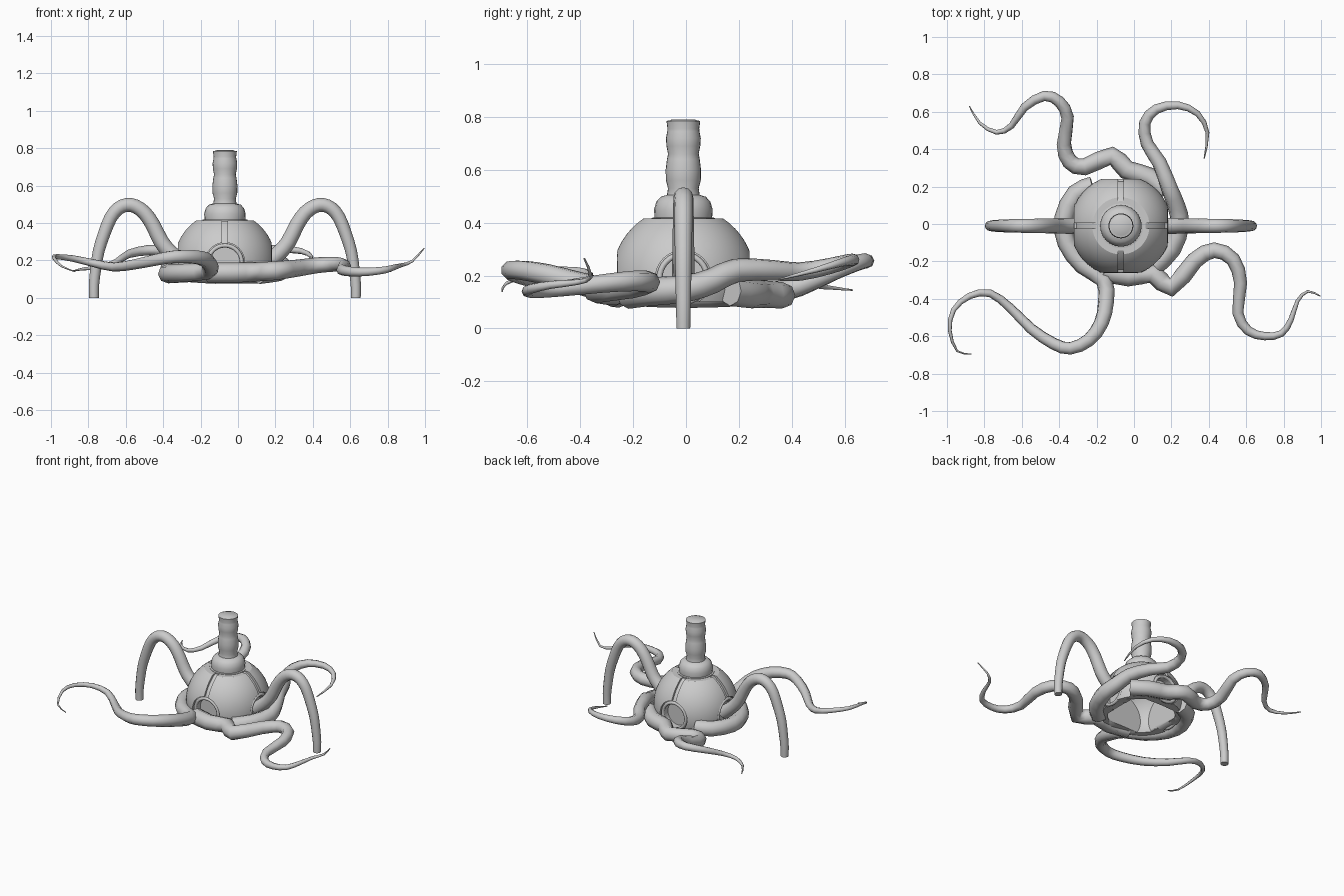
import bpy, bmesh, math
from mathutils import Vector

if "Cube" in bpy.data.objects:
    bpy.data.objects.remove(bpy.data.objects["Cube"])

CX, CY, CZ = -0.07, -0.01, 0.19   # body centre


def tube(name, pts, r0, r1, power=1.0, sides=2):
    """Tapered round tube along a softened path."""
    cu = bpy.data.curves.new(name, 'CURVE')
    cu.dimensions = '3D'
    cu.bevel_depth = 1.0
    cu.bevel_resolution = sides
    cu.use_fill_caps = True
    cu.twist_mode = 'MINIMUM'
    sp = cu.splines.new('POLY')
    raw = [Vector(p) for p in pts]
    vs = [raw[0]]
    for i in range(len(raw) - 1):
        a, b = raw[i], raw[i + 1]
        p, n = raw[max(i - 1, 0)], raw[min(i + 2, len(raw) - 1)]
        vs += [(a + b) * 0.5625 - (p + n) * 0.0625, b]
    d = [0.0]
    for a, b in zip(vs, vs[1:]):
        d.append(d[-1] + (b - a).length)
    sp.points.add(len(vs) - 1)
    for p, v, s in zip(sp.points, vs, d):
        p.co = (*v, 1)
        p.radius = r0 + (r1 - r0) * (s / d[-1]) ** power
    sp.use_smooth = True
    ob = bpy.data.objects.new(name, cu)
    bpy.context.collection.objects.link(ob)
    return ob


def finish(name, me, angle, loc=(0, 0, 0)):
    ob = bpy.data.objects.new(name, me)
    ob.location = loc
    bpy.context.collection.objects.link(ob)
    bpy.ops.object.select_all(action='DESELECT')
    bpy.context.view_layer.objects.active = ob
    ob.select_set(True)
    bpy.ops.object.shade_smooth_by_angle(angle=math.radians(angle))
    return ob


def ball(name, r, flat, top, bottom):
    """Ball sliced flat at its top, bottom and four sides."""
    bm = bmesh.new()
    bmesh.ops.create_uvsphere(bm, u_segments=44, v_segments=31, radius=r)
    planes = [((1, 0, 0), flat), ((-1, 0, 0), flat), ((0, 1, 0), flat),
              ((0, -1, 0), flat), ((0, 0, 1), top), ((0, 0, -1), bottom)]
    for no, d in planes:
        bmesh.ops.bisect_plane(bm, geom=bm.verts[:] + bm.edges[:] + bm.faces[:],
                               plane_co=Vector(no) * d, plane_no=no, clear_outer=True)
        rim = [e for e in bm.edges if e.is_boundary]
        if rim:
            bmesh.ops.contextual_create(bm, geom=rim)
    bmesh.ops.recalc_face_normals(bm, faces=bm.faces[:])
    me = bpy.data.meshes.new(name)
    bm.to_mesh(me)
    bm.free()
    return finish(name, me, 25, (CX, CY, CZ))


def lathe(name, prof, n=24):
    """Closed surface of revolution round the body axis."""
    verts, faces = [], []
    for r, z in prof:
        for i in range(n):
            a = 2 * math.pi * i / n
            verts.append((CX + r * math.cos(a), CY + r * math.sin(a), z))
    for k in range(len(prof) - 1):
        for i in range(n):
            j = (i + 1) % n
            faces.append((k*n + i, k*n + j, (k+1)*n + j, (k+1)*n + i))
    faces.append(tuple(range(n))[::-1])
    faces.append(tuple((len(prof) - 1) * n + i for i in range(n)))
    me = bpy.data.meshes.new(name)
    me.from_pydata(verts, [], faces)
    return finish(name, me, 45)


def cut(ob, cutter):
    m = ob.modifiers.new('cut', 'BOOLEAN')
    m.operation, m.object, m.solver = 'DIFFERENCE', cutter, 'EXACT'
    cutter.hide_render = True
    cutter.hide_set(True)


# body: hollow dome of an inner core and outer panels with seams
core = ball('body_core', 0.257, 0.243, 0.22, 0.088)
panels = ball('body_panels', 0.272, 0.255, 0.225, 0.09)
cavity = ball('cavity_cutter', 0.235, 0.183, 0.2, 0.2)
cut(core, cavity)
cut(panels, cavity)
for dims in [(0.03, 0.8, 0.8), (0.8, 0.03, 0.8)]:
    bpy.ops.mesh.primitive_cube_add(size=1, location=(CX, CY, CZ))
    c = bpy.context.object
    c.name = 'seam_cutter'
    c.scale = dims
    cut(panels, c)

# round side ports with rims
for k in range(4):
    a = k * math.pi / 2
    dx, dy = math.cos(a), math.sin(a)
    for target, r, depth in [(panels, 0.106, 0.251), (core, 0.081, 0.273)]:
        bpy.ops.mesh.primitive_cylinder_add(
            radius=r, depth=0.15, vertices=32,
            location=(CX + dx * depth, CY + dy * depth, CZ),
            rotation=(0, math.pi / 2, a))
        c = bpy.context.object
        c.name = 'port_cutter'
        cut(target, c)
    bpy.ops.mesh.primitive_torus_add(
        major_radius=0.09, minor_radius=0.011, major_segments=32, minor_segments=8,
        location=(CX + dx * 0.24, CY + dy * 0.24, CZ), rotation=(0, math.pi / 2, a))
    bpy.context.object.name = 'port_rim'
    bpy.ops.object.shade_smooth_by_angle(angle=math.radians(60))

# neck: domed collar and wavy column
lathe('neck', [(0.12, 0.395), (0.12, 0.418), (0.109, 0.42), (0.111, 0.45), (0.102, 0.48),
               (0.085, 0.498), (0.062, 0.505), (0.058, 0.53), (0.066, 0.56), (0.067, 0.60),
               (0.062, 0.64), (0.058, 0.66), (0.064, 0.69), (0.066, 0.72), (0.061, 0.745),
               (0.06, 0.755), (0.064, 0.785), (0.05, 0.787), (0.045, 0.79)])

# pair of arched legs
leg = [(0.22, 0.18), (0.29, 0.24), (0.34, 0.30), (0.385, 0.39), (0.43, 0.455), (0.48, 0.49),
       (0.525, 0.497), (0.57, 0.478), (0.61, 0.43), (0.645, 0.345), (0.675, 0.25),
       (0.69, 0.16), (0.70, 0.07), (0.70, 0.0)]
for side, s in (('right', 1), ('left', -1)):
    tube(side + '_leg', [(CX + s * x, -0.01, z) for x, z in leg], 0.043, 0.026, 1.3, 4)

# four swirling tentacles, each starting wrapped along the body rim
tube('back_left_tentacle', [
    (0.17, 0.17, .14), (0.08, .25, .13), (-.04, .29, .13), (-.12, .365, .125),
    (-.265, .305, .13), (-.345, .335, .135), (-.375, .43, .16), (-.355, .57, .22),
    (-.40, .655, .25), (-.48, .685, .255), (-.585, .625, .235), (-.655, .525, .19),
    (-.735, .49, .165), (-.825, .54, .155), (-.88, .63, .145)], 0.055, 0.003, 1.5)
tube('back_right_tentacle', [
    (.11, -.22, .13), (.20, -.13, .14), (.245, 0, .15), (.225, .10, .18), (.19, .19, .22),
    (.135, .33, .22), (.07, .43, .215), (.058, .54, .235), (.12, .615, .255),
    (.235, .635, .26), (.34, .59, .25), (.393, .487, .22), (.375, .35, .185)],
    0.056, 0.003, 1.4)
tube('front_right_tentacle', [
    (-.16, -.25, .135), (-.03, -.28, .135), (.10, -.265, .14), (.20, -.34, .145),
    (.325, -.195, .16), (.43, -.14, .175), (.53, -.19, .18), (.57, -.315, .17),
    (.555, -.475, .15), (.61, -.57, .14), (.70, -.60, .14), (.79, -.585, .15),
    (.84, -.51, .165), (.875, -.41, .175), (.93, -.36, .195), (.995, -.385, .265)],
    0.055, 0.003, 1.5)
tube('front_left_tentacle', [
    (-.22, .20, .14), (-.31, .16, .135), (-.375, .03, .13), (-.36, -.10, .13),
    (-.275, -.22, .135), (-.16, -.30, .145), (-.15, -.42, .175), (-.175, -.53, .205),
    (-.24, -.62, .22), (-.34, -.665, .22), (-.43, -.64, .205), (-.55, -.56, .18),
    (-.66, -.45, .165), (-.77, -.37, .185), (-.88, -.385, .21), (-.965, -.46, .22),
    (-.985, -.57, .215), (-.945, -.68, .17), (-.87, -.695, .14)], 0.054, 0.003, 1.5)
